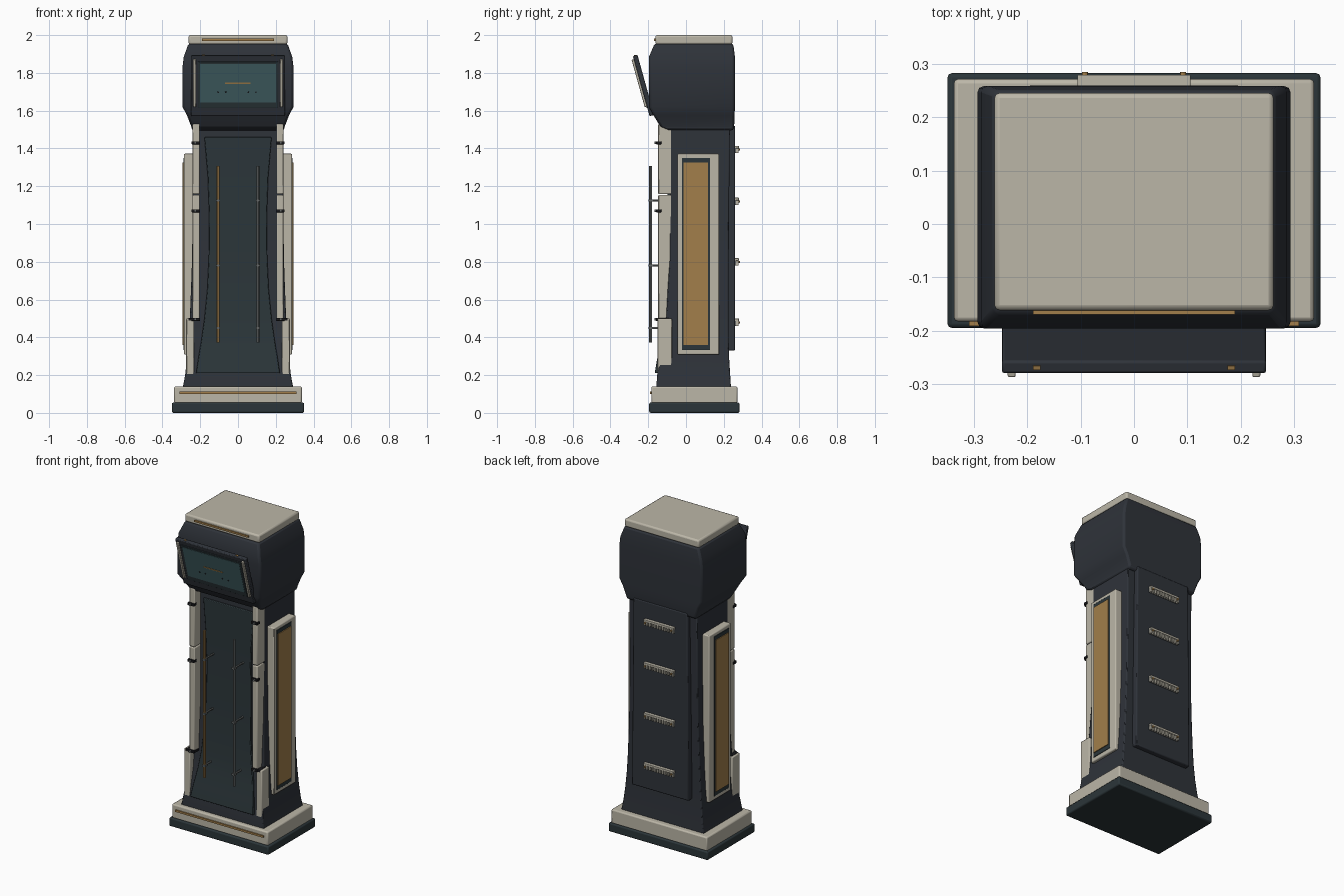
import bpy, bmesh, math
from mathutils import Matrix, Vector

if "Cube" in bpy.data.objects:
    bpy.data.objects.remove(bpy.data.objects["Cube"])


def material(name, rgb):
    m = bpy.data.materials.new(name)
    m.diffuse_color = (*rgb, 1)
    m.use_nodes = True
    m.node_tree.nodes["Principled BSDF"].inputs["Base Color"].default_value = m.diffuse_color
    return m


DARK = material("charcoal", (0.028, 0.033, 0.042))
TEAL = material("dark_teal", (0.024, 0.036, 0.041))
CREAM = material("cream", (0.50, 0.47, 0.39))
GOLD = material("brass", (0.36, 0.21, 0.07))
GLASS = material("glass", (0.055, 0.12, 0.13))
STEEL = material("steel", (0.13, 0.14, 0.14))
BLACK = material("black", (0.01, 0.01, 0.012))


def finish(name, bm, mat, bevel=0.0, matrix=None):
    bmesh.ops.recalc_face_normals(bm, faces=bm.faces[:])
    me = bpy.data.meshes.new(name)
    bm.to_mesh(me)
    bm.free()
    ob = bpy.data.objects.new(name, me)
    bpy.context.collection.objects.link(ob)
    me.materials.append(mat)
    if matrix:
        ob.matrix_world = matrix
    if bevel:
        b = ob.modifiers.new("bevel", 'BEVEL')
        b.width, b.segments, b.limit_method = bevel, 2, 'ANGLE'
        b.angle_limit = math.radians(40)
    bpy.ops.object.select_all(action='DESELECT')
    ob.select_set(True)
    bpy.context.view_layer.objects.active = ob
    bpy.ops.object.shade_smooth_by_angle(angle=math.radians(30))
    return ob


def box(name, x, y, z, mat, bevel=0.0, matrix=None):
    """Box from three (min, max) ranges."""
    bm = bmesh.new()
    bmesh.ops.create_cube(bm, size=1)
    for v in bm.verts:
        v.co = Vector([(r[0] + r[1]) / 2 + c * (r[1] - r[0]) for r, c in zip((x, y, z), v.co)])
    return finish(name, bm, mat, bevel, matrix)


def loft(name, rows, mat, bevel=0.0):
    """Stack of rectangles: (z, half width, front y, back y)."""
    bm = bmesh.new()
    rings = [[bm.verts.new(p) for p in ((-w, f, z), (w, f, z), (w, b, z), (-w, b, z))]
             for z, w, f, b in rows]
    for lo, hi in zip(rings, rings[1:]):
        for i in range(4):
            j = (i + 1) % 4
            bm.faces.new((lo[i], lo[j], hi[j], hi[i]))
    bm.faces.new(rings[0][::-1])
    bm.faces.new(rings[-1])
    return finish(name, bm, mat, bevel)


def rod(name, centre, radius, length, axis, mat, matrix=None):
    bm = bmesh.new()
    rot = Matrix.Rotation(math.pi / 2, 4, 'X') if axis == 'Y' else Matrix()
    bmesh.ops.create_cone(bm, cap_ends=True, segments=12, radius1=radius, radius2=radius,
                          depth=length, matrix=Matrix.Translation(centre) @ rot)
    return finish(name, bm, mat, 0, matrix)


def span(s, a, b):
    """Mirrored x range."""
    return tuple(sorted((s * a, s * b)))


# plinth
box("plinth_base", (-.35, .35), (-.195, .283), (0, .055), TEAL, .008)
box("plinth_step", (-.338, .338), (-.183, .272), (.05, .14), CREAM, .008)
box("plinth_trim", (-.31, .31), (-.191, -.18), (.1, .112), GOLD)

# flared body
loft("body", [(.135, .292, -.157, .238), (.2, .28, -.153, .234), (.28, .271, -.138, .229),
              (.38, .262, -.117, .226), (.5, .255, -.105, .225), (.65, .249, -.097, .225),
              (.82, .243, -.086, .226), (1.1, .24, -.085, .228), (1.51, .24, -.085, .232)],
     DARK, .006)

# flared front panel
loft("front_panel", [(.21, .222, -.166, -.1), (.29, .21, -.152, -.08), (.38, .195, -.132, -.07),
                     (.5, .178, -.118, -.07), (.65, .163, -.109, -.07), (.82, .155, -.1, -.07),
                     (1.05, .153, -.097, -.07), (1.25, .16, -.097, -.07), (1.46, .178, -.097, -.07)],
     TEAL, .004)

# front rods on standoffs
for s, mat, label in ((-1, GOLD, "brass"), (1, STEEL, "steel")):
    rod(label + "_front_rod", (s * .105, -.187, .84), .008, .935, 'Z', mat)
    for z in (.45, .78, 1.125):
        rod("rod_standoff", (s * .105, -.14, z), .006, .1, 'Y', STEEL)
        box("rod_clip", (s * .105 - .011, s * .105 + .011), (-.199, -.175), (z - .006, z + .006), STEEL)

# parts mirrored left and right
for s in (-1, 1):
    box("corner_post_lower", span(s, .203, .24), (-.147, -.07), (.495, 1.154), CREAM, .005)
    box("corner_post_upper", span(s, .203, .24), (-.147, -.07), (1.158, 1.53), CREAM, .005)
    box("corner_foot", span(s, .233, .274), (-.152, -.075), (.185, .5), CREAM, .005)
    box("foot_collar", span(s, .2, .262), (-.153, -.09), (.488, .502), BLACK, .002)
    for z in (.495, 1.07, 1.43):
        box("post_clasp", span(s, .2, .246), (-.158, -.13), (z - .008, z + .008), BLACK, .002)
        rod("clasp_pin", (s * .226, -.161, z), .007, .012, 'Y', STEEL)
    box("side_frame", span(s, .225, .286), (-.045, .175), (.308, 1.372), CREAM, .006)
    box("side_inset", span(s, .27, .289), (-.022, .128), (.333, 1.35), TEAL, .002)
    box("side_brass_panel", span(s, .27, .294), (-.014, .116), (.36, 1.325), GOLD)

# back panel and vents
loft("back_panel", [(.33, .2, .2, .26), (1.52, .19, .2, .26)], DARK, .006)
for z in (.485, .805, 1.125, 1.4):
    box("vent_hood", (-.106, .106), (.255, .28), (z, z + .014), CREAM, .002)
    box("vent_back", (-.106, .106), (.255, .264), (z - .024, z + .01), STEEL)
    for i in range(12):
        x = -.1 + i * .2 / 11
        box("vent_fin", (x - .005, x + .005), (.26, .277), (z - .024, z + .004), CREAM)
    for s in (-1, 1):
        rod("vent_screw", (s * .092, .279, z - .006), .006, .012, 'Y', GOLD)

# head and cap
loft("head", [(1.495, .245, -.09, .25), (1.515, .247, -.135, .255), (1.575, .27, -.172, .257),
              (1.62, .294, -.196, .259), (1.83, .294, -.196, .259), (1.885, .287, -.196, .259),
              (1.955, .262, -.166, .25)], DARK, .012)
box("cap", (-.262, .262), (-.162, .246), (1.95, 2.0), CREAM, .01)
box("cap_trim", (-.19, .19), (-.17, -.155), (1.97, 1.981), GOLD)

# tilted display, built in local space with its front face at y = 0
T = Matrix.Translation((0, -.237, 1.73)) @ Matrix.Rotation(math.radians(15.5), 4, 'X')
box("display_body", (-.248, .248), (0, .025), (-.165, .165), DARK, .005, T)
box("display_bezel", (-.212, .212), (-.003, .01), (-.12, .135), TEAL, .002, T)
box("display_glass", (-.2, .2), (-.005, .01), (-.09, .122), GLASS, 0, T)
box("display_line", (-.07, .065), (-.008, 0), (.014, .021), GOLD, 0, T)
for x in (-.105, -.065, .055, .095):
    rod("display_dot", (x, -.006, -.032), .004, .006, 'Y', BLACK, T)
for s in (-1, 1):
    box("display_side_bar", span(s, .222, .237), (-.012, .005), (-.112, .148), CREAM, .003, T)
    box("display_top_tab", span(s, .175, .19), (.008, .016), (.16, .168), GOLD, 0, T)
box("display_mount", (-.2, .2), (.015, .06), (-.15, -.07), DARK, 0, T)
